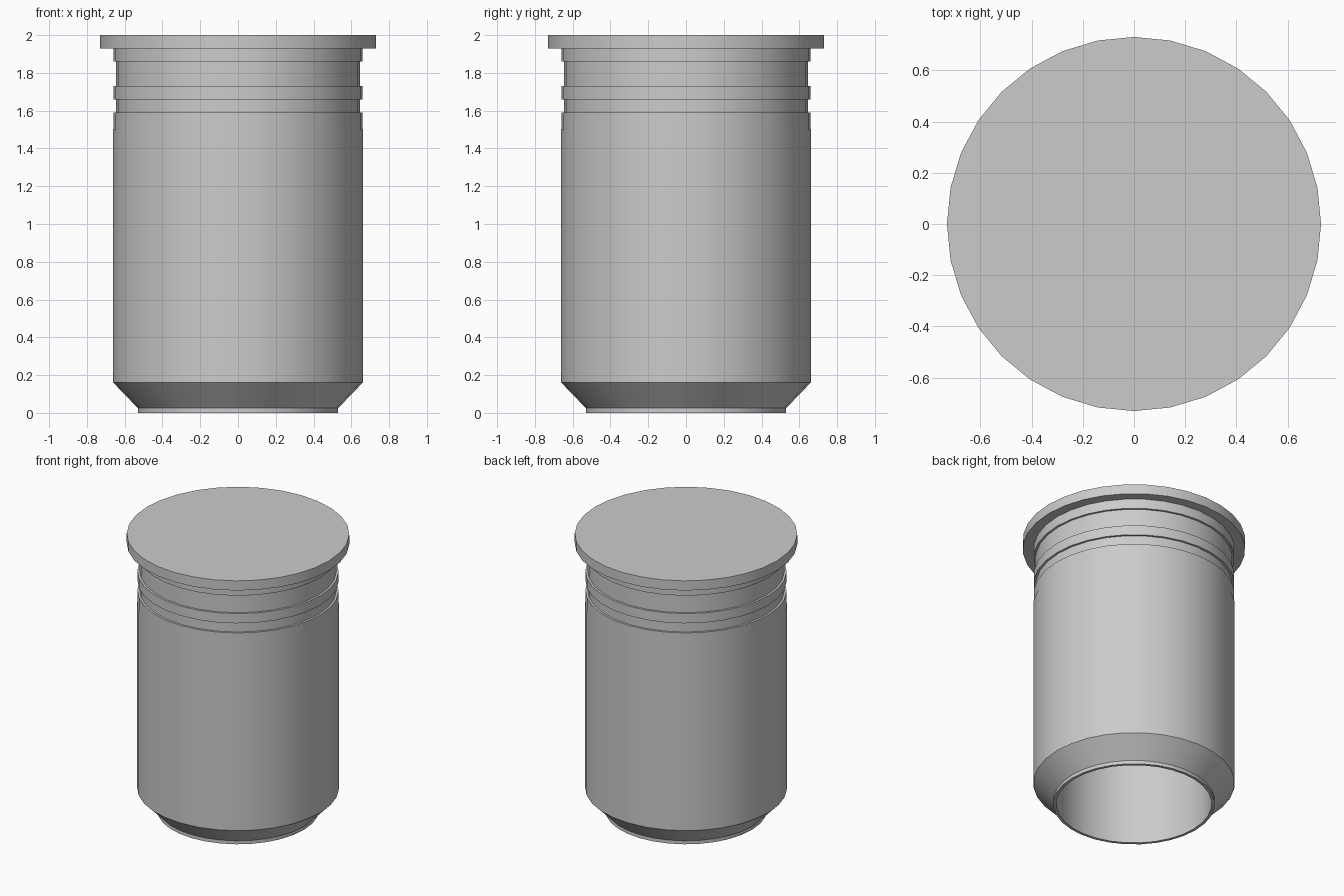
import bpy, bmesh
from math import cos, sin, tau

if "Cube" in bpy.data.objects:
    bpy.data.objects.remove(bpy.data.objects["Cube"])

SIDES = 32


def lathe(name, profile, closed=False, cap_top=False):
    """Revolve (radius, z) points around the z axis."""
    bm = bmesh.new()
    rings = [[bm.verts.new((r * cos(tau * i / SIDES), r * sin(tau * i / SIDES), z))
              for i in range(SIDES)] for r, z in profile]
    pairs = list(zip(rings, rings[1:]))
    if closed:
        pairs.append((rings[-1], rings[0]))
    for a, b in pairs:
        for i in range(SIDES):
            j = (i + 1) % SIDES
            bm.faces.new((a[i], a[j], b[j], b[i]))
    if cap_top:
        bm.faces.new(rings[0][::-1])
        bm.faces.new(rings[-1])
    if closed or cap_top:
        bmesh.ops.recalc_face_normals(bm, faces=bm.faces)
    mesh = bpy.data.meshes.new(name)
    bm.to_mesh(mesh)
    bm.free()
    obj = bpy.data.objects.new(name, mesh)
    bpy.context.collection.objects.link(obj)
    bpy.context.view_layer.objects.active = obj
    obj.select_set(True)
    bpy.ops.object.shade_smooth_by_angle(angle=0.5)
    obj.select_set(False)
    return obj


# Hollow body: bottom lip, chamfer, straight wall, grooved neck, straight bore
lathe("body", [
    (0.53, 0.0), (0.53, 0.025), (0.66, 0.16), (0.66, 1.59),
    (0.645, 1.59), (0.645, 1.66), (0.66, 1.66), (0.66, 1.73),
    (0.645, 1.73), (0.645, 1.86), (0.66, 1.86), (0.66, 1.93),
    (0.51, 1.93), (0.51, 0.0),
], closed=True)

# Thin sleeve wrapped around the straight wall
lathe("sleeve", [(0.662, 0.16), (0.662, 1.5)])

# Flat flange disc closing the top
lathe("top_flange", [(0.73, 1.93), (0.73, 2.0)], cap_top=True)
